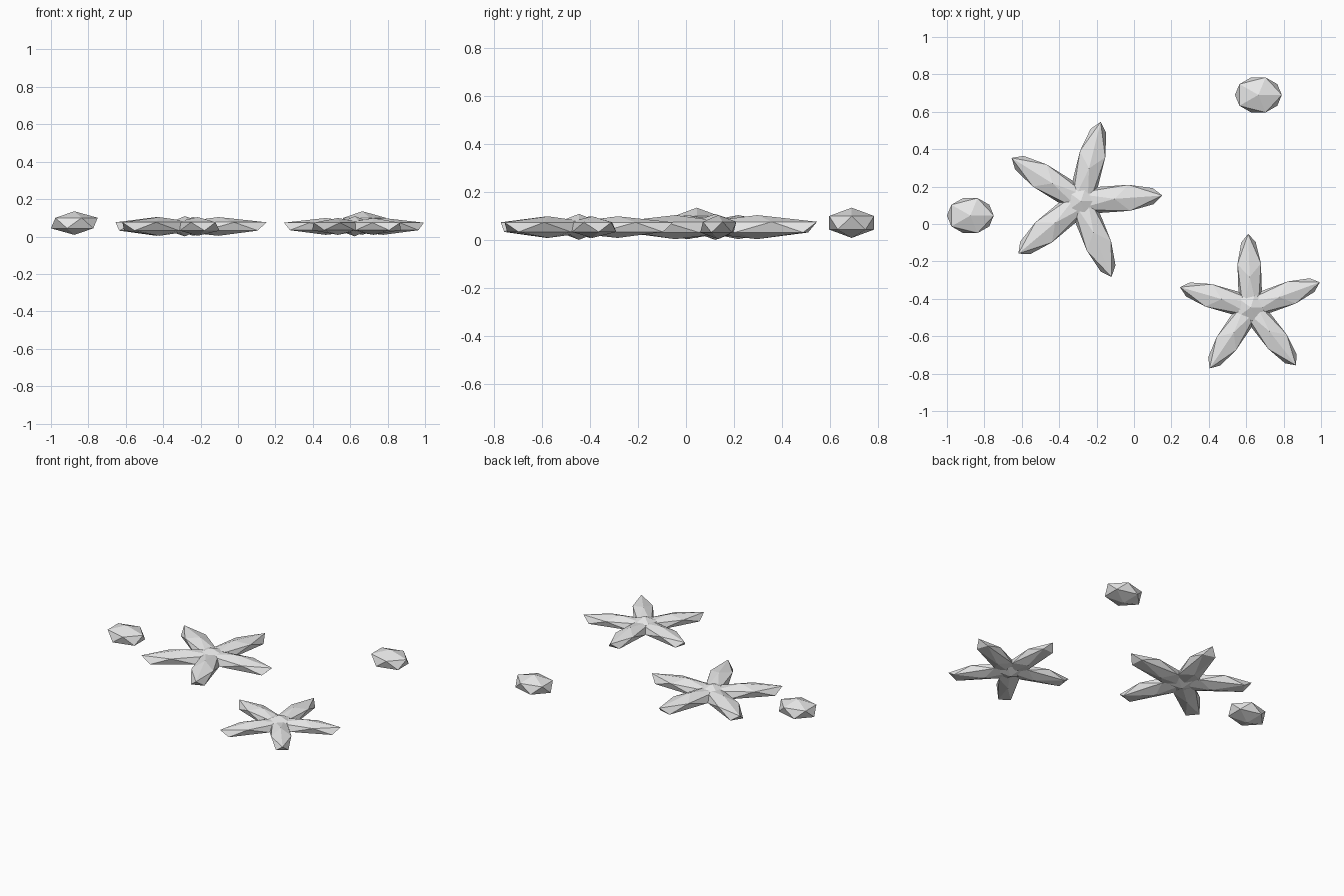
import bpy
from math import radians, cos, sin

if "Cube" in bpy.data.objects:
    bpy.data.objects.remove(bpy.data.objects["Cube"])

GREY = (0.8, 0.8, 0.8, 1)
stone = bpy.data.materials.new("pale grey")
stone.use_nodes = True
stone.diffuse_color = GREY
stone.node_tree.nodes["Principled BSDF"].inputs["Base Color"].default_value = GREY


def blob(name, location, radii, angle=0):
    """Low-poly stretched icosahedron with flat faces."""
    bpy.ops.mesh.primitive_ico_sphere_add(
        subdivisions=1, radius=1, location=location, rotation=(0, 0, angle))
    obj = bpy.context.object
    obj.name = name
    obj.scale = radii
    obj.data.materials.append(stone)
    return obj


def starfish(name, x, y, size, turn):
    # Round hub in the middle
    blob(name + "_hub", (x, y, 0.055), (0.1 * size, 0.1 * size, 0.054))
    # Five long arms meeting inside the hub
    for i in range(5):
        a = radians(turn + 72 * i)
        reach = 0.18 * size
        blob(f"{name}_arm_{i + 1}",
             (x + reach * cos(a), y + reach * sin(a), 0.054),
             (0.287 * size, 0.082 * size, 0.05 * size), a)


starfish("large_starfish", -0.284, 0.122, 1.0, 4)
starfish("small_starfish", 0.624, -0.446, 0.9, 20)

# Loose pebbles
for side, x, y in (("right", -0.875, 0.045), ("left", 0.665, 0.69)):
    blob(side + "_pebble", (x, y, 0.072), (0.14, 0.11, 0.063))
